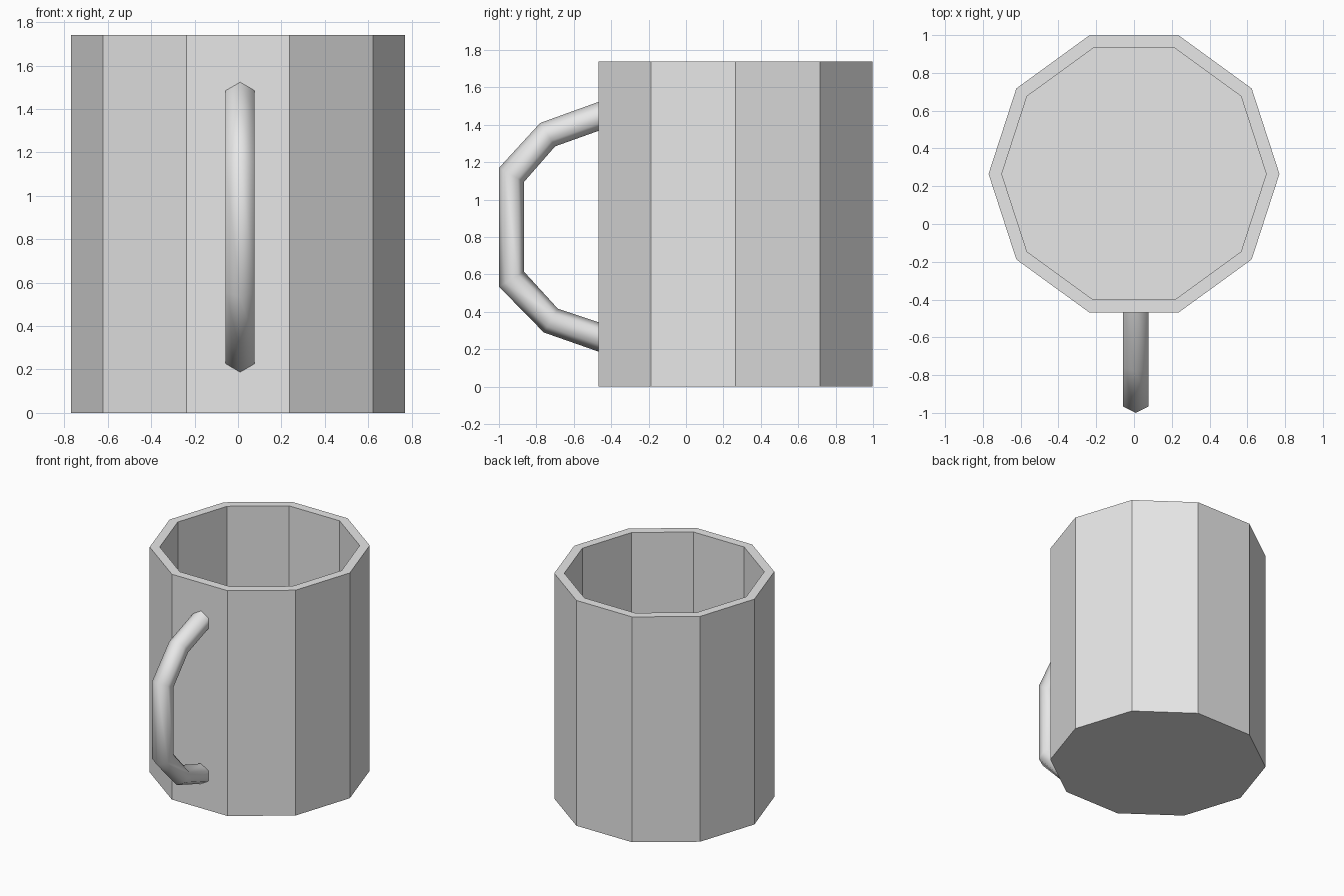
import bpy, bmesh, math
from mathutils import Vector

cube = bpy.data.objects.get("Cube")
if cube:
    bpy.data.objects.remove(cube, do_unlink=True)

SIDES, HEIGHT, FLOOR = 10, 1.74, 0.07
OUTER_R, INNER_R, CUP_Y = 0.77, 0.70, 0.265

# Single grey ceramic
grey = bpy.data.materials.new("light_grey")
grey.use_nodes = True
grey.diffuse_color = (0.8, 0.8, 0.8, 1)
grey.node_tree.nodes["Principled BSDF"].inputs["Base Color"].default_value = (0.8, 0.8, 0.8, 1)


def loft(name, rings, smooth):
    """Skin a closed tube through matching rings of points and cap both ends."""
    bm = bmesh.new()
    loops = [[bm.verts.new(p) for p in ring] for ring in rings]
    for a, b in zip(loops, loops[1:]):
        n = len(a)
        for i in range(n):
            j = (i + 1) % n
            bm.faces.new((a[i], a[j], b[j], b[i]))
    bm.faces.new(loops[0])
    bm.faces.new(loops[-1])
    bmesh.ops.recalc_face_normals(bm, faces=bm.faces)
    for f in bm.faces:
        f.smooth = smooth and len(f.verts) == 4
    mesh = bpy.data.meshes.new(name)
    bm.to_mesh(mesh)
    bm.free()
    mesh.materials.append(grey)
    obj = bpy.data.objects.new(name, mesh)
    bpy.context.collection.objects.link(obj)
    return obj


def polygon(radius, z):
    turns = [math.tau * i / SIDES for i in range(SIDES)]
    return [(radius * math.cos(t), CUP_Y + radius * math.sin(t), z) for t in turns]


# Hollow ten-sided cup: outside wall, rim, inside wall, floor
loft("cup", [polygon(OUTER_R, 0), polygon(OUTER_R, HEIGHT),
             polygon(INNER_R, HEIGHT), polygon(INNER_R, FLOOR)], False)

# Handle: outer and inner edge (y, z) at each bend, six-sided section
outer = [(-0.44, 1.533), (-0.78, 1.41), (-1, 1.17), (-1, 0.535), (-0.76, 0.29), (-0.44, 0.178)]
inner = [(-0.44, 1.378), (-0.70, 1.285), (-0.866, 1.095), (-0.866, 0.615), (-0.685, 0.417), (-0.44, 0.335)]
HANDLE_X, HALF_WIDTH = 0.01, 0.067
section = [(0, 0), (1, 0.25), (1, 0.75), (0, 1), (-1, 0.75), (-1, 0.25)]
rings = []
for o, i in zip(outer, inner):
    a, b = Vector((HANDLE_X, *o)), Vector((HANDLE_X, *i))
    rings.append([a.lerp(b, t) + Vector((s * HALF_WIDTH, 0, 0)) for s, t in section])
loft("handle", rings, True)
